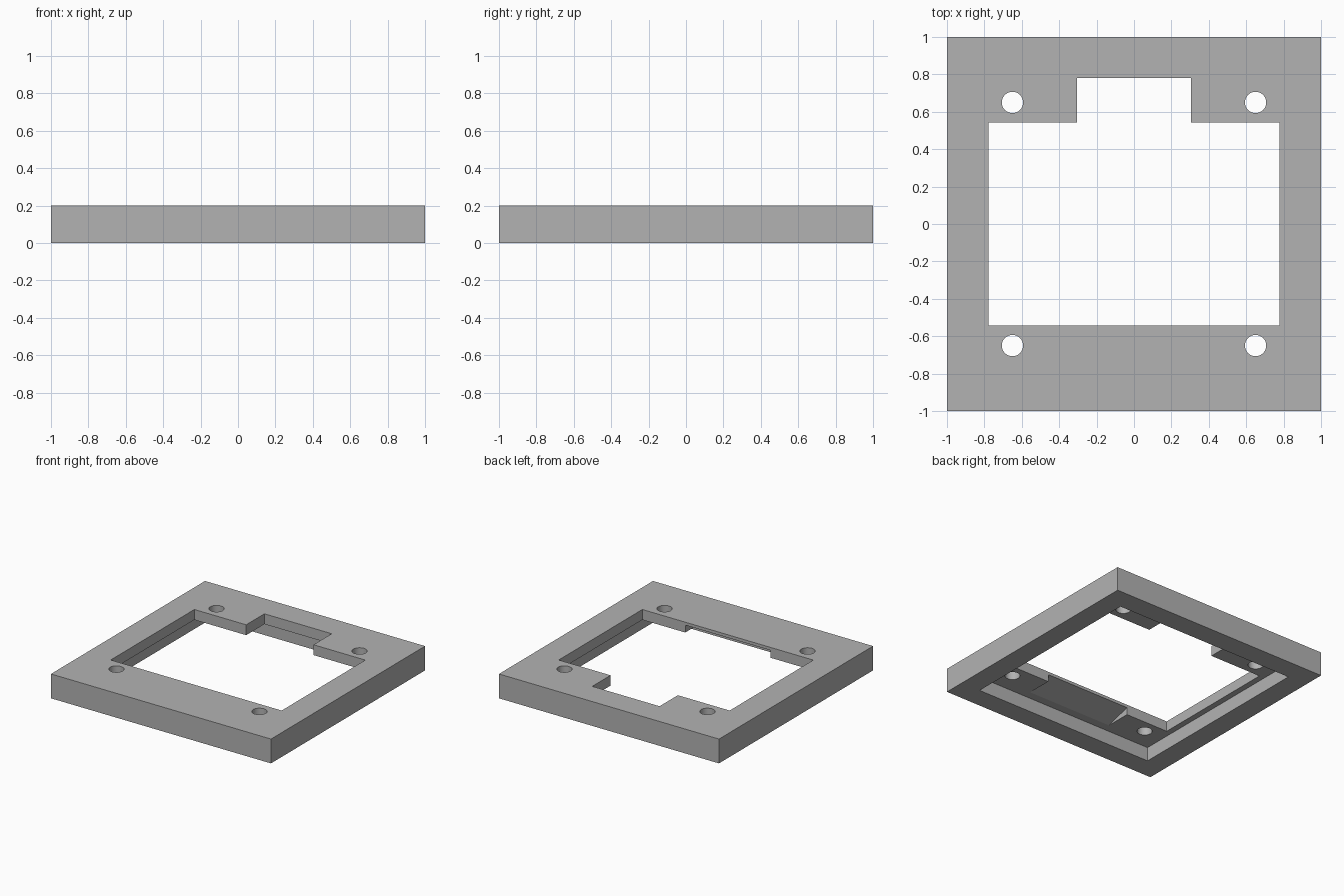
import bpy, bmesh, math
from mathutils import Vector

cube = bpy.data.objects.get("Cube")
if cube:
    bpy.data.objects.remove(cube, do_unlink=True)

SIZE, HEIGHT = 1.0, 0.2      # half width and thickness of the plate
LEDGE = 0.115                # height of the recess ceiling
HOLE_AT, HOLE_R = 0.65, 0.057

grey = bpy.data.materials.new("plain grey")
grey.use_nodes = True
colour = (0.45, 0.45, 0.45, 1)
grey.diffuse_color = colour
grey.node_tree.nodes["Principled BSDF"].inputs["Base Color"].default_value = colour


def prism(name, points, sweep):
    """Extrude a closed outline of 3D points along a vector."""
    bm = bmesh.new()
    face = bm.faces.new([bm.verts.new(p) for p in points])
    ext = bmesh.ops.extrude_face_region(bm, geom=[face])
    moved = [v for v in ext["geom"] if isinstance(v, bmesh.types.BMVert)]
    bmesh.ops.translate(bm, verts=moved, vec=Vector(sweep))
    bmesh.ops.recalc_face_normals(bm, faces=bm.faces)
    mesh = bpy.data.meshes.new(name)
    bm.to_mesh(mesh)
    bm.free()
    mesh.materials.append(grey)
    obj = bpy.data.objects.new(name, mesh)
    bpy.context.collection.objects.link(obj)
    return obj


def square(half, z):
    return [(-half, -half, z), (half, -half, z), (half, half, z), (-half, half, z)]


# Square plate
frame = prism("mounting_frame", square(SIZE, 0), (0, 0, HEIGHT))

# Square recess in the underside
cutters = [prism("recess_cutter", square(0.825, -0.1), (0, 0, LEDGE + 0.1))]

# Through window with a notch at the back
half = [(0.777, -0.543), (0.777, 0.543), (0.306, 0.543), (0.306, 0.78)]
outline = half + [(-x, y) for x, y in reversed(half)]
cutters.append(prism("window_cutter", [(x, y, -0.1) for x, y in outline], (0, 0, 0.5)))

# Sloped relief under the front bar
slope = [(-0.79, 0.105), (-0.5, 0.105), (-0.5, 0.188)]
cutters.append(prism("ramp_cutter", [(-0.387, y, z) for y, z in slope], (0.774, 0, 0)))

# Four screw holes
circle = [(HOLE_R * math.cos(a), HOLE_R * math.sin(a))
          for a in (math.tau * i / 48 for i in range(48))]
for sx in (-1, 1):
    for sy in (-1, 1):
        ring = [(sx * HOLE_AT + x, sy * HOLE_AT + y, -0.1) for x, y in circle]
        cutters.append(prism("screw_hole_cutter", ring, (0, 0, 0.5)))

# Cut everything out of the plate, then drop the cutters
bpy.ops.object.select_all(action="DESELECT")
bpy.context.view_layer.objects.active = frame
frame.select_set(True)
for cutter in cutters:
    cutter.hide_render = True
    mod = frame.modifiers.new("cut", "BOOLEAN")
    mod.operation = "DIFFERENCE"
    mod.solver = "EXACT"
    mod.object = cutter
    bpy.ops.object.modifier_apply(modifier=mod.name)
    bpy.data.objects.remove(cutter, do_unlink=True)

bpy.ops.object.shade_smooth_by_angle(angle=math.radians(15))
